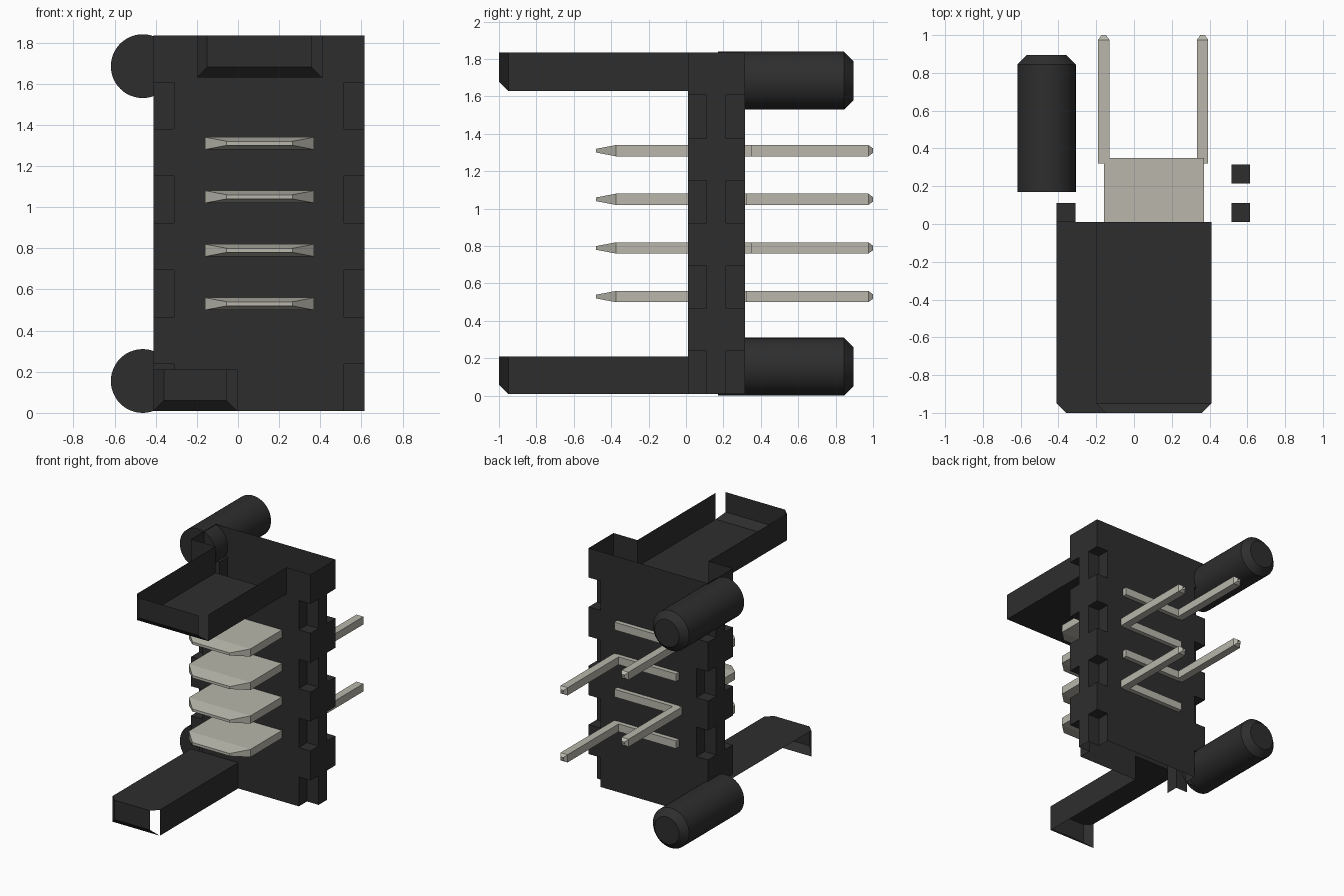
import bpy, bmesh, math
from mathutils import Matrix, Vector

cube = bpy.data.objects.get("Cube")
if cube:
    bpy.data.objects.remove(cube)


def material(name, rgb):
    m = bpy.data.materials.new(name)
    m.use_nodes = True
    m.diffuse_color = (*rgb, 1)
    m.node_tree.nodes["Principled BSDF"].inputs["Base Color"].default_value = (*rgb, 1)
    return m


BLACK = material("black plastic", (0.027, 0.027, 0.027))
METAL = material("pale tin", (0.48, 0.47, 0.41))


def finish(bm, name, mat):
    bmesh.ops.remove_doubles(bm, verts=bm.verts, dist=0.0005)
    bmesh.ops.recalc_face_normals(bm, faces=bm.faces)
    me = bpy.data.meshes.new(name)
    bm.to_mesh(me)
    bm.free()
    me.materials.append(mat)
    ob = bpy.data.objects.new(name, me)
    bpy.context.collection.objects.link(ob)
    return ob


def face(bm, *pts):
    bm.faces.new([bm.verts.new(p) for p in pts])


def wall(bm, a, b, z0, z1):
    """Upright rectangle between two plan points."""
    face(bm, (*a, z0), (*b, z0), (*b, z1), (*a, z1))


def frustum(bm, x, y0, y1, z, start, end, cap_start=True, cap_end=True):
    """Box along y whose two ends have their own half width and half height."""
    rings = []
    for y, (w, h) in ((y0, start), (y1, end)):
        rings.append([(x + w * i, y, z + h * k) for i, k in ((-1, -1), (1, -1), (1, 1), (-1, 1))])
    for i in range(4):
        j = (i + 1) % 4
        face(bm, rings[0][i], rings[0][j], rings[1][j], rings[1][i])
    if cap_start:
        face(bm, *rings[0])
    if cap_end:
        face(bm, *rings[1])


# Housing shell: alternating full and corner-notched bands, open at top and bottom
XL, XR, YF, YB = -0.41, 0.615, 0.01, 0.315
N = 0.1
Z0, Z1 = 0.01, 1.835
levels = [Z0 + (Z1 - Z0) * i / 8 for i in range(9)]
TOP_ARM = (-0.2, 0.41, 1.63)
LOW_ARM = (XL, -0.005, 0.21)

bm = bmesh.new()
for i in range(8):
    lo, hi = levels[i], levels[i + 1]
    n = N if i % 2 == 0 else 0
    # back wall
    wall(bm, (XL + n, YB), (XR - n, YB), lo, hi)
    # front wall, left open where an arm joins
    if i == 0:
        wall(bm, (LOW_ARM[1], YF), (XR - n, YF), lo, LOW_ARM[2])
        wall(bm, (XL + n, YF), (XR - n, YF), LOW_ARM[2], hi)
    elif i == 7:
        wall(bm, (XL, YF), (XR, YF), lo, TOP_ARM[2])
        wall(bm, (XL, YF), (TOP_ARM[0], YF), TOP_ARM[2], hi)
        wall(bm, (TOP_ARM[1], YF), (XR, YF), TOP_ARM[2], hi)
    else:
        wall(bm, (XL + n, YF), (XR - n, YF), lo, hi)
    # side walls with their notches
    for x, d in ((XL, 1), (XR, -1)):
        if not (i == 0 and d == 1):
            wall(bm, (x, YF + n), (x, YB - n), lo, hi)
        if n:
            for ye, yi in ((YF, YF + n), (YB, YB - n)):
                wall(bm, (x + d * n, ye), (x + d * n, yi), lo, hi)
                wall(bm, (x, yi), (x + d * n, yi), lo, hi)
# notch ledges
for z in levels[1:-1]:
    for x0, x1 in ((XL, XL + N), (XR - N, XR)):
        for y0, y1 in ((YF, YF + N), (YB - N, YB)):
            face(bm, (x0, y0, z), (x1, y0, z), (x1, y1, z), (x0, y1, z))
finish(bm, "housing", BLACK)


# Arms: thin channels with chamfered noses
def arm(name, x0, x1, z0, z1, roofed):
    c, tip = 0.05, -1.0
    yc = tip + c
    bm = bmesh.new()
    wall(bm, (x1, YF), (x1, yc), z0, z1)
    wall(bm, (x0 + c, tip), (x1 - c, tip), z0 + c, z1)
    # nose chamfer and right corner
    face(bm, (x0, yc, z0), (x1, yc, z0), (x1 - c, tip, z0 + c), (x0 + c, tip, z0 + c))
    face(bm, (x0, yc, z0), (x0 + c, tip, z0 + c), (x0 + c, tip, z1), (x0, yc, z1))
    if roofed:
        face(bm, (x0, YF, z1), (x0, yc, z1), (x0 + c, tip, z1),
             (x1 - c, tip, z1), (x1, yc, z1), (x1, YF, z1))
    else:
        wall(bm, (x0, YF), (x0, yc), z0, z1)
        face(bm, (x0, YF, z0), (x0, yc, z0), (x1, yc, z0), (x1, YF, z0))
    finish(bm, name, BLACK)


arm("upper_arm", TOP_ARM[0], TOP_ARM[1], TOP_ARM[2], Z1, False)
arm("lower_arm", LOW_ARM[0], LOW_ARM[1], Z0, LOW_ARM[2], True)

# Round locating pegs with chamfered back ends
R, PX = 0.155, -0.463
for name, z in (("lower_peg", R), ("upper_peg", 1.685)):
    bm = bmesh.new()
    for y0, y1, r1 in ((0.17, 0.845, R), (0.845, 0.895, 0.105)):
        spin = Matrix.Translation(Vector((PX, (y0 + y1) / 2, z))) @ Matrix.Rotation(-math.pi / 2, 4, "X")
        bmesh.ops.create_cone(bm, cap_ends=True, segments=48, radius1=R, radius2=r1,
                              depth=y1 - y0, matrix=spin)
    # drop the hidden caps between the two sections
    inner = [f for f in bm.faces if len(f.verts) > 4 and abs(f.calc_center_median().y - 0.845) < 0.01]
    bmesh.ops.delete(bm, geom=inner, context="FACES_ONLY")
    ob = finish(bm, name, BLACK)
    bpy.context.view_layer.objects.active = ob
    ob.select_set(True)
    bpy.ops.object.shade_smooth_by_angle(angle=math.radians(30))
    ob.select_set(False)

# Contact blades, each with a square pin on alternating ends
H = 0.03
for i in range(4):
    z = 0.53 + 0.26 * i
    bm = bmesh.new()
    frustum(bm, 0.105, -0.48, -0.375, z, (0.16, 0.01), (0.265, H), cap_end=False)
    frustum(bm, 0.105, -0.375, 0.35, z, (0.265, H), (0.265, H), cap_start=False)
    finish(bm, f"contact_blade_{i + 1}", METAL)
    bm = bmesh.new()
    x = -0.16 if i % 2 else 0.363
    frustum(bm, x, 0.32, 0.975, z, (H, H), (H, H), cap_end=False)
    frustum(bm, x, 0.975, 1.0, z, (H, H), (0.012, 0.012), cap_start=False, cap_end=False)
    finish(bm, f"contact_pin_{i + 1}", METAL)
